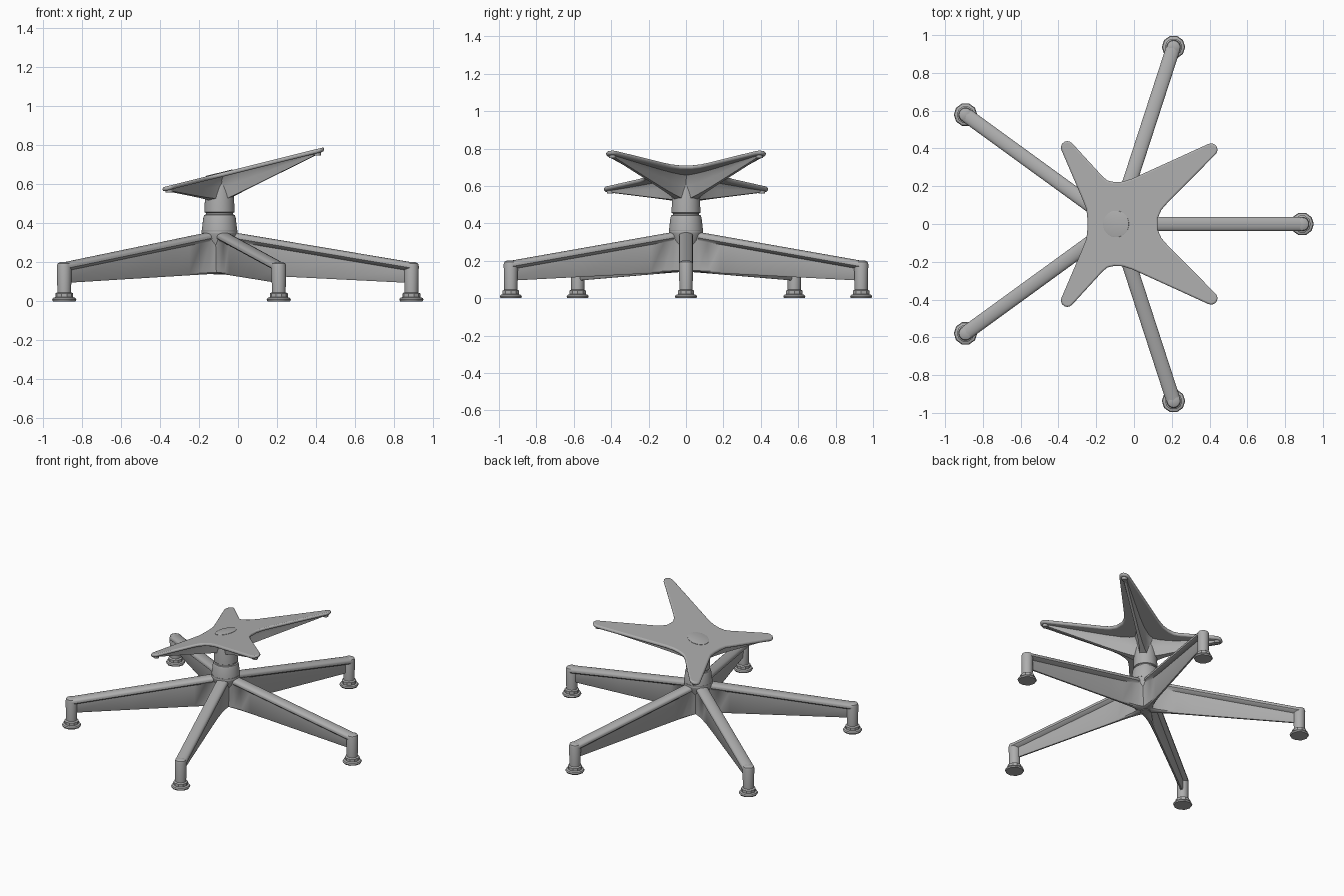
import bpy, bmesh, math
from mathutils import Matrix, Vector

if "Cube" in bpy.data.objects:
    bpy.data.objects.remove(bpy.data.objects["Cube"], do_unlink=True)

CX = -0.095  # x of the column axis

metal = bpy.data.materials.new("satin grey metal")
metal.use_nodes = True
grey = (0.42, 0.42, 0.42, 1)
metal.diffuse_color = grey
metal.node_tree.nodes["Principled BSDF"].inputs["Base Color"].default_value = grey


def finish(bm, name, matrix=Matrix(), angle=35):
    bmesh.ops.recalc_face_normals(bm, faces=bm.faces[:])
    mesh = bpy.data.meshes.new(name)
    bm.to_mesh(mesh)
    bm.free()
    mesh.materials.append(metal)
    mesh.shade_smooth()
    mesh.set_sharp_from_angle(angle=math.radians(angle))
    obj = bpy.data.objects.new(name, mesh)
    obj.matrix_world = matrix
    bpy.context.collection.objects.link(obj)
    return obj


def loft(bm, rings):
    loops = [[bm.verts.new(p) for p in ring] for ring in rings]
    n = len(loops[0])
    for a, b in zip(loops, loops[1:]):
        for i in range(n):
            j = (i + 1) % n
            bm.faces.new((a[i], a[j], b[j], b[i]))
    bm.faces.new(loops[0])
    bm.faces.new(loops[-1])


def lathe(name, profile, sides, matrix):
    bm = bmesh.new()
    turns = [math.tau * i / sides for i in range(sides)]
    loft(bm, [[(r * math.cos(t), r * math.sin(t), z) for t in turns] for r, z in profile])
    return finish(bm, name, matrix)


def web_width(r):
    # thin blade that flares into the column
    return 0.012 + 0.055 * math.exp(-r / 0.07)


# Floor legs: rounded cap over a thin deep blade
def leg_ring(r):
    top = 0.366 - 0.168 * r
    low = 0.143 - 0.05 * r
    w, web = 0.038, web_width(r)
    side = [(w * math.sin(a), top - 0.018 * (1 - math.cos(a)))
            for a in [math.pi / 2 * i / 4 for i in range(5)]]
    side += [(w, top - 0.03), (max(web, 0.03), top - 0.038), (web, top - 0.046),
             (web * 0.75, low + 0.008), (web * 0.4, low)]
    half = [(r, y, z) for y, z in side]
    return half + [(r, -y, z) for _, y, z in reversed(half[1:])]


stations = [0, 0.04, 0.08, 0.13, 0.2, 0.3, 0.6, 0.985]
for k in range(5):
    spin = Matrix.Translation((CX, 0, 0)) @ Matrix.Rotation(math.tau * k / 5, 4, "Z")
    end = spin @ Matrix.Translation((0.985, 0, 0))
    bm = bmesh.new()
    # the deep blade stops inside the end post
    loft(bm, [leg_ring(r) for r in stations])
    finish(bm, f"leg_{k + 1}", spin)
    lathe(f"leg_end_post_{k + 1}",
          [(0.035, 0.04), (0.038, 0.18), (0.034, 0.194), (0.02, 0.201)], 20, end)
    lathe(f"glide_foot_{k + 1}",
          [(0.058, 0), (0.062, 0.008), (0.058, 0.017), (0.046, 0.021),
           (0.046, 0.04), (0.036, 0.046)], 10, end)

axis = Matrix.Translation((CX, 0, 0))
lathe("hub_core", [(0.03, 0.138), (0.045, 0.17), (0.06, 0.28), (0.088, 0.33), (0.092, 0.365)], 40, axis)
lathe("column", [(0.092, 0.35), (0.09, 0.372), (0.083, 0.43), (0.078, 0.443), (0.07, 0.445),
                 (0.07, 0.453), (0.077, 0.457), (0.075, 0.53), (0.066, 0.61)], 40, axis)


# Tilted four-armed bracket
def plate_z(x):
    return 0.681 + 0.2485 * x


def tip_arc(cx, cy, start, stop, r=0.034):
    return [(cx + r * math.cos(math.radians(start + (stop - start) * i / 6)),
             cy + r * math.sin(math.radians(start + (stop - start) * i / 6))) for i in range(7)]


half = [(-0.247, 0.03), (-0.252, 0.08), (-0.268, 0.12)]
half += tip_arc(-0.353, 0.405, 200, 40)
half += [(-0.165, 0.25), (-0.14, 0.23), (-0.105, 0.222), (-0.06, 0.224), (-0.01, 0.24)]
half += tip_arc(0.408, 0.393, 118, -45)
half += [(0.18, 0.115), (0.145, 0.075), (0.125, 0.03)]
outline = half + [(x, -y) for x, y in reversed(half)]
bm = bmesh.new()
loft(bm, [[(x, y, plate_z(x) - d) for x, y in outline] for d in (0.022, 0)])
plate = finish(bm, "bracket_plate")
bevel = plate.modifiers.new("rounded rim", "BEVEL")
bevel.width = 0.009
bevel.segments = 3
bevel.limit_method = "ANGLE"
bevel.angle_limit = math.radians(60)

# Stiffening blades and screw bosses under the bracket arms
for name, tip_x, tip_y, root_z in (("rear", -0.353, 0.405, 0.515), ("front", 0.408, 0.393, 0.505)):
    for side, s in (("left", 1), ("right", -1)):
        start = Vector((CX, 0))
        tip = Vector((tip_x, tip_y * s))
        along = (tip - start).normalized()
        across = Vector((-along.y, along.x))
        length = (tip - start).length
        rings = []
        for f in (0, 0.08, 0.16, 0.25, 0.4, 0.7, 0.97):
            p = start.lerp(tip, f)
            w = web_width(f * length)
            top = plate_z(p.x) - 0.012
            low = root_z + (plate_z(tip_x) - 0.028 - root_z) * f
            ring = []
            for u, h in ((1.9, 0), (1.2, 0.25), (1, 0.5), (0.7, 1),
                         (-0.7, 1), (-1, 0.5), (-1.2, 0.25), (-1.9, 0)):
                q = p + across * w * u
                ring.append((q.x, q.y, plate_z(q.x) - 0.012 + (low - top) * h))
            rings.append(ring)
        bm = bmesh.new()
        loft(bm, rings)
        finish(bm, f"bracket_blade_{name}_{side}")
        lathe(f"screw_boss_{name}_{side}", [(0.018, -0.034), (0.02, -0.01)], 16,
              Matrix.Translation((tip.x, tip.y, plate_z(tip.x))))

# Flush cap over the column
tilt = Matrix.Rotation(-math.atan(0.2485), 4, "Y")
lathe("column_cap", [(0.07, -0.004), (0.07, 0.002), (0.067, 0.003)], 40,
      Matrix.Translation((CX, 0, plate_z(CX))) @ tilt)
